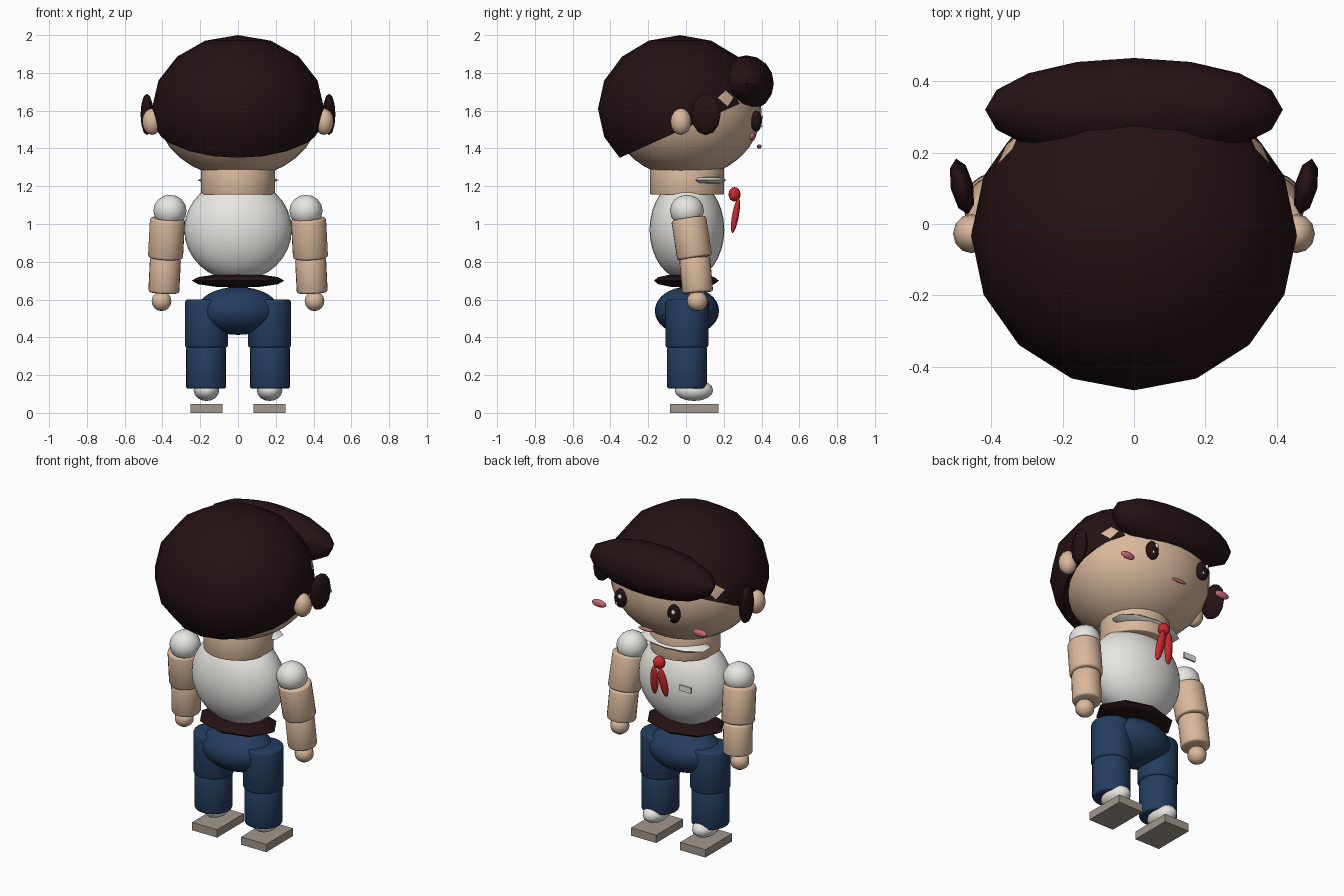
import bpy, bmesh
from math import radians
from mathutils import Vector, Matrix, Euler

cube = bpy.data.objects.get("Cube")
if cube:
    bpy.data.objects.remove(cube, do_unlink=True)


def material(name, rgb):
    m = bpy.data.materials.new(name)
    m.use_nodes = True
    m.diffuse_color = (*rgb, 1)
    m.node_tree.nodes["Principled BSDF"].inputs["Base Color"].default_value = (*rgb, 1)
    return m


HAIR = material("dark brown", (0.018, 0.006, 0.007))
SKIN = material("skin", (0.70, 0.48, 0.33))
WHITE = material("off white", (0.82, 0.81, 0.77))
BLUE = material("denim blue", (0.017, 0.047, 0.115))
RED = material("scarf red", (0.62, 0.02, 0.025))
PINK = material("blush pink", (0.58, 0.15, 0.19))
SOLE = material("sole grey", (0.36, 0.31, 0.27))


def finish(name, bm, mat, smooth=True):
    bmesh.ops.recalc_face_normals(bm, faces=bm.faces)
    mesh = bpy.data.meshes.new(name)
    bm.to_mesh(mesh)
    bm.free()
    mesh.materials.append(mat)
    ob = bpy.data.objects.new(name, mesh)
    bpy.context.collection.objects.link(ob)
    if smooth:
        bpy.ops.object.select_all(action="DESELECT")
        ob.select_set(True)
        bpy.context.view_layer.objects.active = ob
        bpy.ops.object.shade_smooth_by_angle(angle=radians(50))
    return ob


def ball(name, loc, radii, mat, rot=(0, 0, 0), seg=16, rings=8, smooth=True, cut=None):
    """Ellipsoid, optionally cut below a plane given as (point, normal)."""
    bm = bmesh.new()
    bmesh.ops.create_uvsphere(bm, u_segments=seg, v_segments=rings, radius=1)
    turn = Euler([radians(a) for a in rot]).to_matrix().to_4x4()
    bm.transform(Matrix.Translation(loc) @ turn @ Matrix.Diagonal((*radii, 1)))
    if cut:
        bmesh.ops.bisect_plane(bm, geom=bm.verts[:] + bm.edges[:] + bm.faces[:],
                               plane_co=cut[0], plane_no=cut[1], clear_inner=True)
        bmesh.ops.holes_fill(bm, edges=[e for e in bm.edges if e.is_boundary])
    return finish(name, bm, mat, smooth)


def tube(name, a, b, radius, mat, bevel=0.012):
    """Capped cylinder from a to b with softened rims."""
    a, b = Vector(a), Vector(b)
    bm = bmesh.new()
    bmesh.ops.create_cone(bm, cap_ends=True, segments=24, radius1=radius,
                          radius2=radius, depth=(b - a).length)
    rims = [e for e in bm.edges if any(len(f.verts) > 4 for f in e.link_faces)]
    bmesh.ops.bevel(bm, geom=rims, offset=bevel, segments=2, profile=0.5, affect="EDGES")
    turn = (b - a).to_track_quat("Z", "Y").to_matrix().to_4x4()
    bm.transform(Matrix.Translation((a + b) / 2) @ turn)
    return finish(name, bm, mat)


def box(name, loc, size, mat):
    bm = bmesh.new()
    bmesh.ops.create_cube(bm, size=1)
    bm.transform(Matrix.Translation(loc) @ Matrix.Diagonal((*size, 1)))
    return finish(name, bm, mat, False)


# Head and hair
ball("head", (0, 0, 1.6), (0.432, 0.4, 0.355), SKIN, seg=32, rings=16)
ball("hair_cap", (0, -0.032, 1.61), (0.456, 0.434, 0.39), HAIR,
     cut=((0, -0.33, 1.36), (0, -0.45, 1)))
ball("hair_fringe", (0, 0.32, 1.745), (0.417, 0.145, 0.148), HAIR)
ball("mouth", (0, 0.388, 1.41), (0.05, 0.012, 0.011), PINK)

# Trunk
tube("neck", (0, 0.005, 1.155), (0, 0.005, 1.3), 0.195, SKIN, 0.006)
ball("shirt", (0, 0.005, 0.97), (0.285, 0.198, 0.27), WHITE, seg=32, rings=16)
ball("collar", (0, 0.1, 1.232), (0.225, 0.112, 0.028), WHITE, seg=10, rings=6)
ball("belt", (0, 0.002, 0.7), (0.245, 0.172, 0.037), HAIR, seg=8, rings=6, smooth=False)
ball("hips", (0, 0.005, 0.54), (0.22, 0.17, 0.127), BLUE, seg=32, rings=16)

# Scarf and badge
ball("scarf_knot", (0, 0.257, 1.157), (0.036, 0.032, 0.038), RED)
box("badge", (-0.18, 0.262, 1.045), (0.08, 0.012, 0.034), WHITE)

# Paired parts
for side, s in (("left", 1), ("right", -1)):
    ball(f"{side}_ear", (s * 0.455, -0.027, 1.542), (0.052, 0.055, 0.07), SKIN, seg=12)
    ball(f"{side}_side_lock", (s * 0.482, 0.105, 1.58), (0.032, 0.08, 0.11), HAIR,
         rot=(0, 0, -s * 12), seg=8, rings=6)
    ball(f"{side}_eye", (s * 0.18, 0.372, 1.545), (0.04, 0.03, 0.056), HAIR)
    ball(f"{side}_eye_glint", (s * 0.18 - 0.012, 0.398, 1.567), (0.012, 0.009, 0.014), WHITE, seg=8)
    ball(f"{side}_eye_spark", (s * 0.18 + 0.012, 0.398, 1.52), (0.007, 0.007, 0.008), WHITE, seg=8)
    ball(f"{side}_blush", (s * 0.34, 0.352, 1.463), (0.048, 0.016, 0.022), PINK)
    ball(f"{side}_scarf_tail", (s * 0.03, 0.262, 1.045), (0.025, 0.018, 0.095), RED,
         rot=(-10, -s * 6, 0))

    # Arm
    elbow = (s * 0.384, 0.046, 0.82)
    ball(f"{side}_sleeve", (s * 0.36, 0.005, 1.07), (0.088, 0.09, 0.085), WHITE, seg=12)
    tube(f"{side}_upper_arm", (s * 0.373, 0.014, 1.03), elbow, 0.093, SKIN)
    tube(f"{side}_forearm", elbow, (s * 0.393, 0.062, 0.636), 0.082, SKIN)
    ball(f"{side}_hand", (s * 0.405, 0.06, 0.592), (0.055, 0.055, 0.053), SKIN, seg=10)

    # Leg and shoe
    tube(f"{side}_thigh", (s * 0.167, 0.005, 0.6), (s * 0.167, 0.005, 0.345), 0.113, BLUE)
    tube(f"{side}_shin", (s * 0.169, 0.006, 0.35), (s * 0.169, 0.006, 0.128), 0.106, BLUE)
    ball(f"{side}_shoe", (s * 0.167, 0.042, 0.12), (0.068, 0.102, 0.057), WHITE, seg=12)
    box(f"{side}_sole", (s * 0.166, 0.043, 0.024), (0.17, 0.257, 0.048), SOLE)
